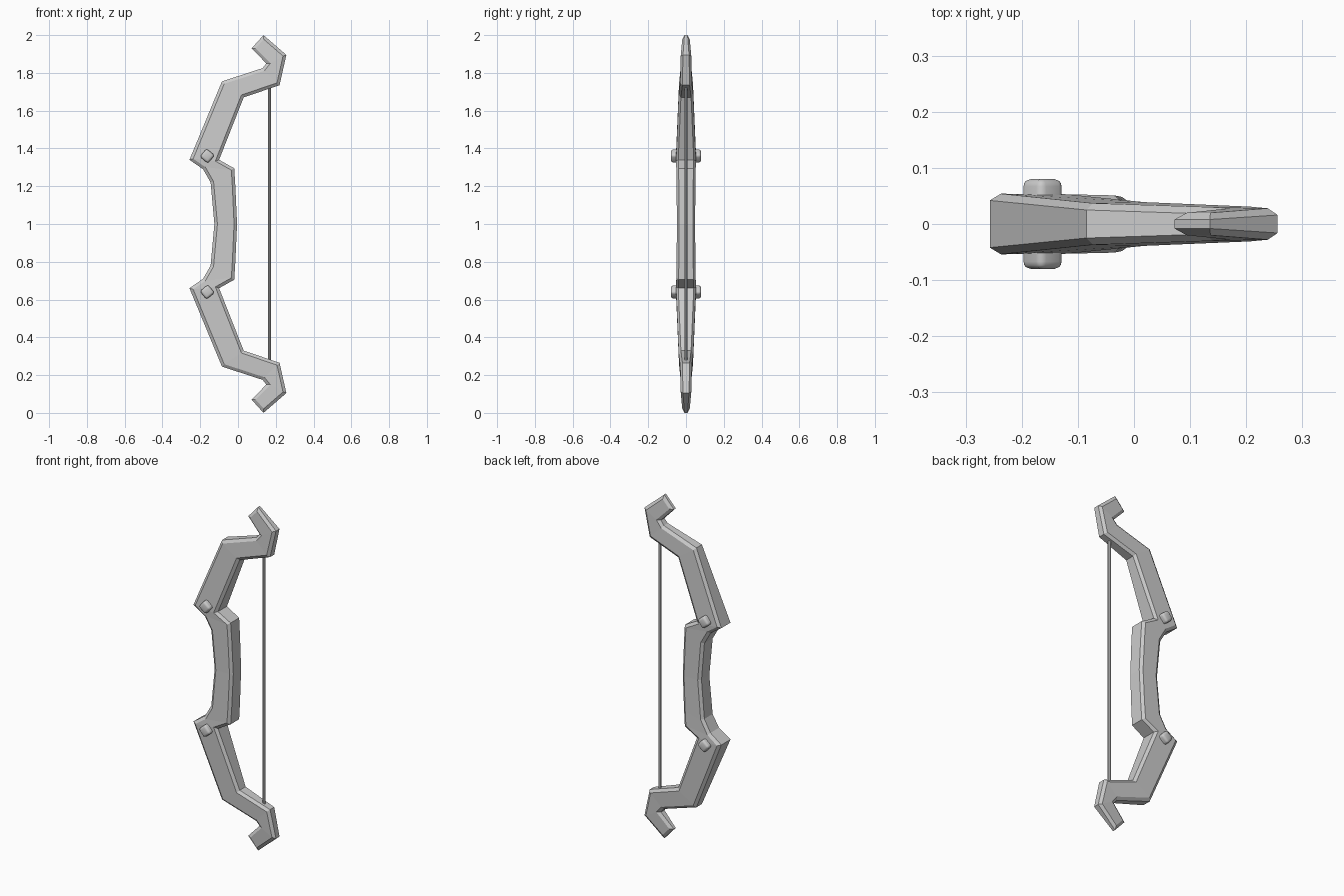
import bpy, bmesh, math
from mathutils import Vector, Matrix

if "Cube" in bpy.data.objects:
    bpy.data.objects.remove(bpy.data.objects["Cube"])

# Upper half of the bow: (outer x, z), (inner x, z), half thickness outer, inner
STATIONS = [
    ((-.125, 1.00), (-.005, 1.00), .048, .048),
    ((-.145, 1.22), (-.014, 1.20), .050, .050),
    ((-.185, 1.29), (-.020, 1.295), .051, .051),
    ((-.257, 1.34), (-.100, 1.34), .054, .053),
    ((-.085, 1.755), (.030, 1.67), .037, .039),
    ((.130, 1.825), (.220, 1.735), .030, .031),
    ((.150, 1.85), (.256, 1.895), .028, .028),
    ((.072, 1.93), (.135, 2.00), .020, .020),
]
CHAMFER = .016


def add_object(name, bm):
    bmesh.ops.recalc_face_normals(bm, faces=bm.faces)
    mesh = bpy.data.meshes.new(name)
    bm.to_mesh(mesh)
    bm.free()
    obj = bpy.data.objects.new(name, mesh)
    bpy.context.collection.objects.link(obj)
    return obj


def inset(points, d):
    """Mitred inward offset of a closed clockwise outline."""
    out = []
    for i, p in enumerate(points):
        a = (p - points[i - 1]).normalized()
        b = (points[(i + 1) % len(points)] - p).normalized()
        na, nb = Vector((a.y, -a.x)), Vector((b.y, -b.x))
        out.append(p + (na + nb) * d / (1 + na.dot(nb)))
    return out


# Bow body: mirrored stations, chamfered around the whole outline
flip = lambda p: (p[0], 2 - p[1])
full = [(flip(o), flip(i), a, b) for o, i, a, b in reversed(STATIONS[1:])] + STATIONS
n = len(full)
outline = [Vector(s[0]) for s in full] + [Vector(s[1]) for s in reversed(full)]
thick = [s[2] for s in full] + [s[3] for s in reversed(full)]
inner = inset(outline, CHAMFER)
bm = bmesh.new()
rings = []
for pts, drop, side in ((inner, 0, -1), (outline, .012, -1), (outline, .012, 1), (inner, 0, 1)):
    rings.append([bm.verts.new((p.x, side * (t - drop), p.y)) for p, t in zip(pts, thick)])
m = 2 * n
for r, s in zip(rings, rings[1:]):
    for k in range(m):
        bm.faces.new((r[k], r[(k + 1) % m], s[(k + 1) % m], s[k]))
for r in (rings[0], rings[3]):
    for k in range(n - 1):
        bm.faces.new((r[k], r[k + 1], r[m - 2 - k], r[m - 1 - k]))
add_object("bow_body", bm)

# Rounded pegs through the limb joints
for name, z, turn in (("upper_peg", 1.36, 1), ("lower_peg", .64, -1)):
    bm = bmesh.new()
    bmesh.ops.create_cube(bm, size=1, matrix=Matrix.Diagonal((.056, .16, .056, 1)))
    bmesh.ops.bevel(bm, geom=bm.edges[:], offset=.013, segments=3, profile=.5, affect='EDGES')
    bmesh.ops.transform(bm, verts=bm.verts, matrix=Matrix.Translation((-.163, 0, z))
                        @ Matrix.Rotation(turn * math.radians(40), 4, 'Y'))
    peg = add_object(name, bm)
    for f in peg.data.polygons:
        f.use_smooth = True

# Bowstring
bm = bmesh.new()
bmesh.ops.create_cone(bm, cap_ends=True, segments=8, radius1=.009, radius2=.009, depth=1.48,
                      matrix=Matrix.Translation((.167, 0, 1)))
add_object("bowstring", bm)
